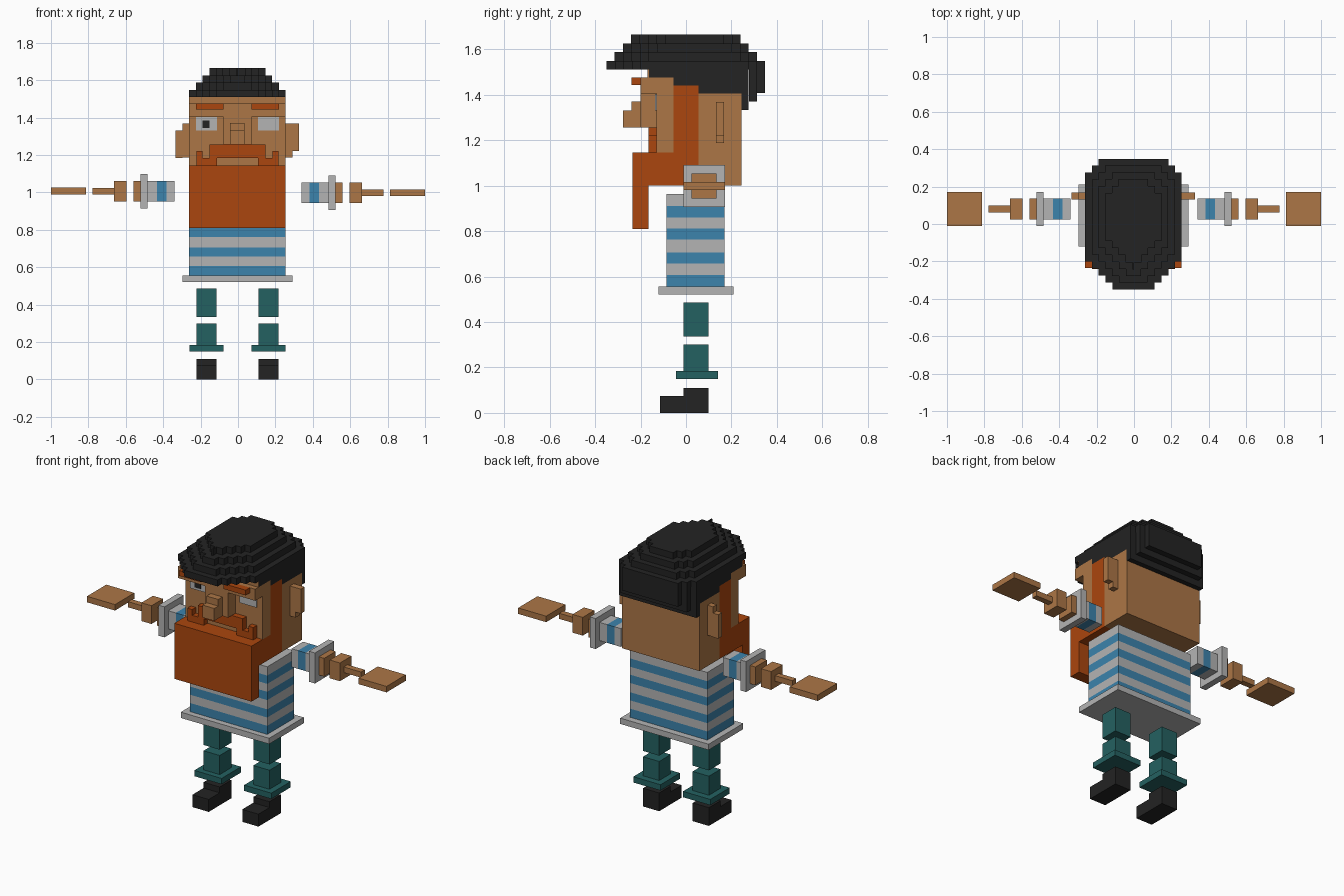
import bpy, bmesh

if "Cube" in bpy.data.objects:
    bpy.data.objects.remove(bpy.data.objects["Cube"])

def mat(name, r, g, b):
    m = bpy.data.materials.new(name)
    lin = [((c / 255 + 0.055) / 1.055) ** 2.4 for c in (r, g, b)]
    m.diffuse_color = (*lin, 1)
    m.use_nodes = True
    m.node_tree.nodes["Principled BSDF"].inputs["Base Color"].default_value = m.diffuse_color
    return m

SKIN = mat("skin", 172, 118, 70)
ORANGE = mat("orange_hair", 171, 70, 14)
GREY = mat("light_grey", 180, 180, 180)
BLUE = mat("blue_stripe", 60, 131, 172)
TEAL = mat("teal_trousers", 36, 97, 97)
BLACK = mat("black", 35, 35, 35)
C = -0.003  # body centre line

def prism(name, outline, z0, z1, material):
    """Flat-sided prism over a counter-clockwise xy outline."""
    bm = bmesh.new()
    base = bm.faces.new([bm.verts.new((x, y, z0)) for x, y in outline])
    top = bmesh.ops.extrude_face_region(bm, geom=[base])["geom"]
    bmesh.ops.translate(bm, vec=(0, 0, z1 - z0),
                        verts=[v for v in top if isinstance(v, bmesh.types.BMVert)])
    bmesh.ops.recalc_face_normals(bm, faces=bm.faces)
    me = bpy.data.meshes.new(name)
    bm.to_mesh(me)
    bm.free()
    me.materials.append(material)
    ob = bpy.data.objects.new(name, me)
    bpy.context.collection.objects.link(ob)
    return ob

def box(name, x, y, z, material):
    (x0, x1), (y0, y1) = sorted(x), y
    return prism(name, [(x0, y0), (x1, y0), (x1, y1), (x0, y1)], z[0], z[1], material)

def wide(name, half, y, z, material):
    return box(name, (C - half, C + half), y, z, material)

def pair(name, x, y, z, material):
    for s, side in ((-1, "right"), (1, "left")):
        box(f"{side}_{name}", (C + s * x[0], C + s * x[1]), y, z, material)

# Striped shirt and hem
levels = [0.555, 0.607, 0.657, 0.706, 0.762, 0.812, 0.86, 0.91, 0.963]
for i in range(8):
    wide(f"shirt_stripe_{i}", 0.258, (-0.085, 0.17), levels[i:i + 2], GREY if i % 2 else BLUE)
wide("shirt_hem", 0.295, (-0.12, 0.21), (0.52, 0.555), GREY)

# Legs and shoes
leg_x, leg_y = (0.112, 0.22), (-0.01, 0.1)
pair("upper_leg", leg_x, leg_y, (0.335, 0.485), TEAL)
pair("lower_leg", leg_x, leg_y, (0.185, 0.3), TEAL)
pair("trouser_cuff", (0.075, 0.257), (-0.045, 0.14), (0.15, 0.185), TEAL)
pair("shoe_heel", leg_x, leg_y, (0, 0.11), BLACK)
pair("shoe_toe", leg_x, (-0.115, -0.01), (0, 0.075), BLACK)

# Arms: x range, half depth, half height, material
arm = [("sleeve_inner", 0.34, 0.383, 0.055, 0.055, GREY),
       ("sleeve_stripe", 0.383, 0.433, 0.055, 0.055, BLUE),
       ("sleeve_outer", 0.433, 0.483, 0.055, 0.055, GREY),
       ("sleeve_cuff", 0.483, 0.522, 0.092, 0.092, GREY),
       ("elbow", 0.522, 0.558, 0.055, 0.055, SKIN),
       ("forearm", 0.595, 0.663, 0.055, 0.055, SKIN),
       ("wrist", 0.663, 0.778, 0.018, 0.017, SKIN),
       ("hand", 0.813, 1.0, 0.092, 0.018, SKIN)]
for s, side, zc in ((-1, "right", 1.007), (1, "left", 0.998)):
    for name, x0, x1, dy, dz, m in arm:
        box(f"{side}_{name}", (s * x0, s * x1), (0.08 - dy, 0.08 + dy), (zc - dz, zc + dz), m)

# Head slabs from back to front
wide("head_back", 0.258, (0.055, 0.245), (1.0, 1.405), SKIN)
wide("sideburns", 0.258, (-0.055, 0.055), (1.0, 1.44), ORANGE)
wide("face", 0.258, (-0.13, -0.055), (1.145, 1.475), SKIN)
wide("brow_ridge", 0.258, (-0.2, -0.13), (1.405, 1.475), SKIN)
wide("forehead", 0.258, (-0.17, -0.163), (1.475, 1.51), SKIN)

# Beard
wide("beard_jaw", 0.258, (-0.165, -0.055), (1.0, 1.145), ORANGE)
wide("beard_front", 0.258, (-0.235, -0.165), (0.81, 1.145), ORANGE)

# Moustache
wide("moustache", 0.15, (-0.165, -0.13), (1.185, 1.255), ORANGE)
pair("moustache_end", (0.11, 0.22), (-0.165, -0.13), (1.145, 1.185), ORANGE)
pair("moustache_tip", (0.187, 0.22), (-0.165, -0.13), (1.185, 1.22), ORANGE)

# Nose, eyes and eyebrows
wide("nose_base", 0.077, (-0.2, -0.13), (1.255, 1.405), SKIN)
wide("nose_bridge", 0.039, (-0.24, -0.2), (1.255, 1.37), SKIN)
wide("nose_tip", 0.039, (-0.278, -0.24), (1.255, 1.33), SKIN)
pair("eye", (0.11, 0.222), (-0.137, -0.13), (1.33, 1.403), GREY)
box("pupil", (-0.19, -0.152), (-0.142, -0.137), (1.345, 1.385), BLACK)
pair("eyebrow", (0.075, 0.222), (-0.24, -0.2), (1.443, 1.475), ORANGE)

# Ears
for s, side, z in ((-1, "right", (1.185, 1.33)), (1, "left", (1.22, 1.368))):
    box(f"{side}_ear_base", (C + s * 0.258, C + s * 0.295), (0.132, 0.168), (1.187, 1.368), SKIN)
    box(f"{side}_ear_rim", (C + s * 0.295, C + s * 0.33), (0.132, 0.168), z, SKIN)

# Hair: stepped layers shrinking upwards
FRONT = [(0.112, -0.35), (0.15, -0.313), (0.187, -0.275), (0.222, -0.237), (0.258, -0.2)]
BACK = [(0.258, 0.275), (0.222, 0.312), (0.187, 0.348)]

def stepped(shrink):
    """Right half as staircases at front and back, then mirrored."""
    f = [(w - shrink, y + shrink) for w, y in FRONT]
    b = [(w - shrink, y - shrink) for w, y in BACK]
    half = []
    for i, (w, y) in enumerate(f):
        half.append((w, y))
        if i + 1 < len(f):
            half.append((w, f[i + 1][1]))
    for i, (w, y) in enumerate(b):
        half.append((w, y))
        if i + 1 < len(b):
            half.append((b[i + 1][0], y))
    return [(C + x, y) for x, y in half] + [(C - x, y) for x, y in reversed(half)]

for i in range(4):
    prism(f"hair_layer_{i}", stepped(0.036 * i), 1.51 + 0.0385 * i, 1.5485 + 0.0385 * i, BLACK)

# Hair sides and back hanging over the head
wide("hair_temple", 0.258, (-0.163, -0.055), (1.475, 1.51), BLACK)
wide("hair_side", 0.258, (-0.055, 0.055), (1.44, 1.51), BLACK)
wide("hair_rear", 0.258, (0.055, 0.245), (1.405, 1.51), BLACK)
for i, (w, y) in enumerate(BACK):
    wide(f"hair_nape_{i}", w, (y - 0.035, y), (1.332 + 0.038 * i, 1.51), BLACK)
